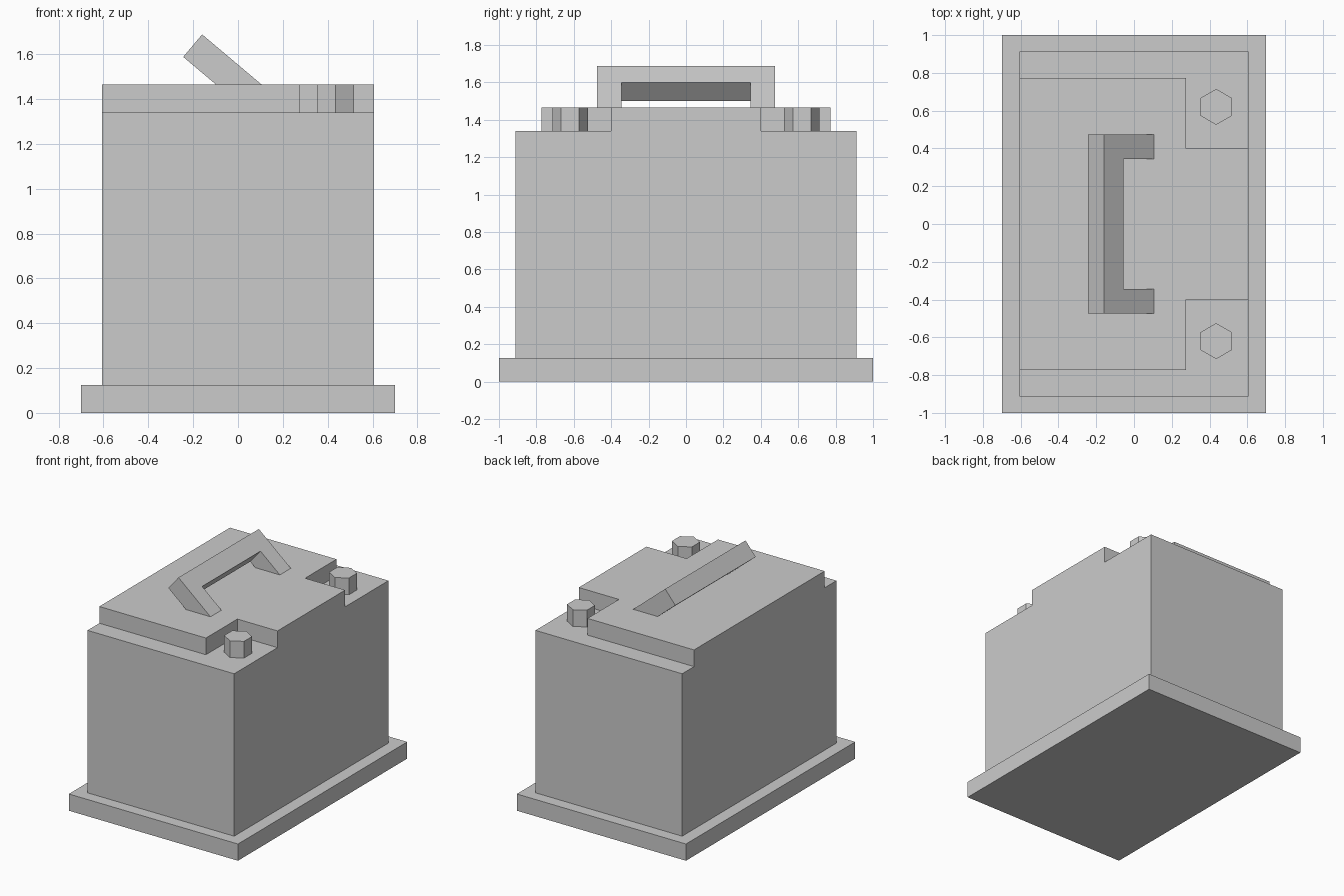
import bpy
import bmesh
from math import radians, cos, sin
from mathutils import Matrix

cube = bpy.data.objects.get("Cube")
if cube:
    bpy.data.objects.remove(cube, do_unlink=True)

grey = bpy.data.materials.new("plain_grey")
grey.use_nodes = True
colour = (0.6, 0.6, 0.6, 1)
grey.diffuse_color = colour
grey.node_tree.nodes["Principled BSDF"].inputs["Base Color"].default_value = colour


def prism(name, outline, low, high, matrix=Matrix()):
    """Extrude a flat outline from low to high, then place it."""
    bm = bmesh.new()
    face = bm.faces.new([bm.verts.new((x, y, low)) for x, y in outline])
    top = bmesh.ops.extrude_face_region(bm, geom=[face])["geom"]
    verts = [v for v in top if isinstance(v, bmesh.types.BMVert)]
    bmesh.ops.translate(bm, verts=verts, vec=(0, 0, high - low))
    bmesh.ops.recalc_face_normals(bm, faces=bm.faces)
    mesh = bpy.data.meshes.new(name)
    bm.to_mesh(mesh)
    bm.free()
    mesh.materials.append(grey)
    obj = bpy.data.objects.new(name, mesh)
    obj.matrix_world = matrix
    bpy.context.collection.objects.link(obj)
    return obj


def rectangle(x, y):
    return [(-x, -y), (x, -y), (x, y), (-x, y)]


def mirrored(half):
    """Close a half outline by reflecting it across y = 0."""
    return half + [(x, -y) for x, y in reversed(half)]


BODY_TOP, LID_TOP = 1.34, 1.465

# Tray and case
prism("base_tray", rectangle(0.7, 1.0), 0, 0.125)
prism("battery_case", rectangle(0.607, 0.912), 0.125, BODY_TOP)

# Lid with two notched corners
lid = mirrored([(0.607, -0.4), (0.275, -0.4), (0.275, -0.772), (-0.607, -0.772)])
prism("lid", lid, BODY_TOP, LID_TOP)

# Hexagonal terminals in the notches
for side, name in ((-1, "front_terminal"), (1, "back_terminal")):
    hexagon = [(0.435 + 0.095 * cos(radians(a)), side * 0.62 + 0.095 * sin(radians(a)))
               for a in range(30, 390, 60)]
    prism(name, hexagon, BODY_TOP, LID_TOP)

# Tilted U-shaped handle, its legs sunk into the lid
handle = mirrored([(0, -0.475), (0.352, -0.475), (0.352, -0.345), (0.137, -0.345)])
tilt = Matrix.Translation((-0.16, 0, 1.688)) @ Matrix.Rotation(radians(40.1), 4, "Y")
prism("carry_handle", handle, -0.131, 0, tilt)
